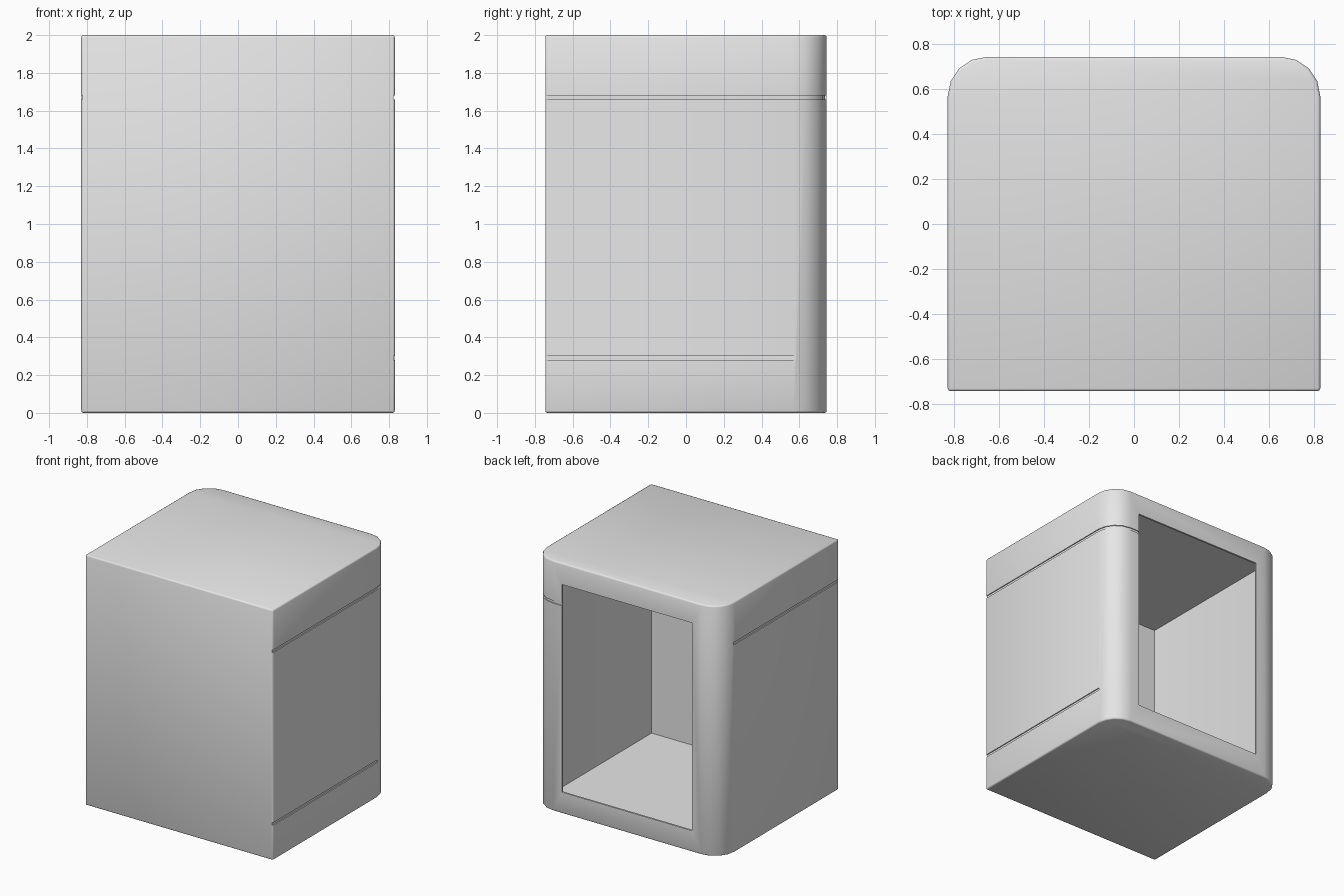
import bpy, bmesh, math

if "Cube" in bpy.data.objects:
    bpy.data.objects.remove(bpy.data.objects["Cube"])

W, D, H = 0.83, 0.745, 2.0      # half width, half depth, height
R, WALL = 0.175, 0.015          # rear corner radius, shell thickness

grey = bpy.data.materials.new("light_grey")
grey.diffuse_color = (0.8, 0.8, 0.8, 1)
grey.use_nodes = True
grey.node_tree.nodes["Principled BSDF"].inputs["Base Color"].default_value = grey.diffuse_color


def side(off, end_x):
    """Right half of the plan outline, front to back, inset by off."""
    cx, cy, r = W - R, D - R, R - off
    arc = [(cx + r * math.cos(a), cy + r * math.sin(a))
           for a in (i * math.pi / 8 for i in range(5))]
    return [(W - off, -D + off)] + arc + ([(end_x, D - off)] if end_x is not None else [])


def prism(name, pts, z0, z1, bevel=0.0):
    """Extruded plan outline, with optional softened hard edges."""
    bm = bmesh.new()
    face = bm.faces.new([bm.verts.new((x, y, z0)) for x, y in pts])
    top = bmesh.ops.extrude_face_region(bm, geom=[face])["geom"]
    bmesh.ops.translate(bm, verts=[g for g in top if isinstance(g, bmesh.types.BMVert)],
                        vec=(0, 0, z1 - z0))
    bmesh.ops.recalc_face_normals(bm, faces=bm.faces)
    if bevel:
        hard = [e for e in bm.edges if e.calc_face_angle(0) > math.radians(60)]
        bmesh.ops.bevel(bm, geom=hard, offset=bevel, segments=2, profile=0.5,
                        affect='EDGES')
        bmesh.ops.recalc_face_normals(bm, faces=bm.faces)
    mesh = bpy.data.meshes.new(name)
    bm.to_mesh(mesh)
    bm.free()
    mesh.materials.append(grey)
    ob = bpy.data.objects.new(name, mesh)
    bpy.context.collection.objects.link(ob)
    return ob


def mirror(pts):
    return [(-x, y) for x, y in pts]


def plan(off):
    half = side(off, None)
    return half + mirror(half)[::-1]


def cut(target, cutter):
    bpy.context.view_layer.objects.active = target
    mod = target.modifiers.new("cut", 'BOOLEAN')
    mod.operation, mod.solver, mod.object = 'DIFFERENCE', 'EXACT', cutter
    cutter.hide_render = True
    bpy.ops.object.modifier_apply(modifier=mod.name)
    bpy.data.objects.remove(cutter)


# Rounded cabinet body, hollowed to a thin shell
body = prism("cabinet_shell", plan(0), 0, H, bevel=0.012)
cut(body, prism("cavity", plan(WALL), WALL, H - WALL))

# Rectangular opening in the back
ow = 0.575
cut(body, prism("opening", [(-ow, 0.6), (ow, 0.6), (ow, 0.9), (-ow, 0.9)], 0.17, 1.83))

# Seam grooves: the upper right one wraps round the corner to the opening
depth, ys = 0.008, D - R + 0.01
wrap_in, wrap_out = side(depth, 0.55), side(-0.03, 0.55)
wrap_in[0] = (W - depth, -0.8)
wrap = wrap_in + wrap_out[::-1]
straight = [(W - depth, -0.8), (W + 0.03, -0.8), (W + 0.03, ys), (W - depth, ys)]
for name, pts, z in (("upper_right_seam", wrap, 1.67),
                     ("upper_left_seam", mirror(straight), 1.67),
                     ("lower_right_seam", straight, 0.29)):
    cut(body, prism(name, pts, z - 0.01, z + 0.01))

# Smooth curves, crisp edges
bpy.ops.object.select_all(action='DESELECT')
body.select_set(True)
bpy.context.view_layer.objects.active = body
bpy.ops.object.shade_smooth_by_angle(angle=math.radians(50))
